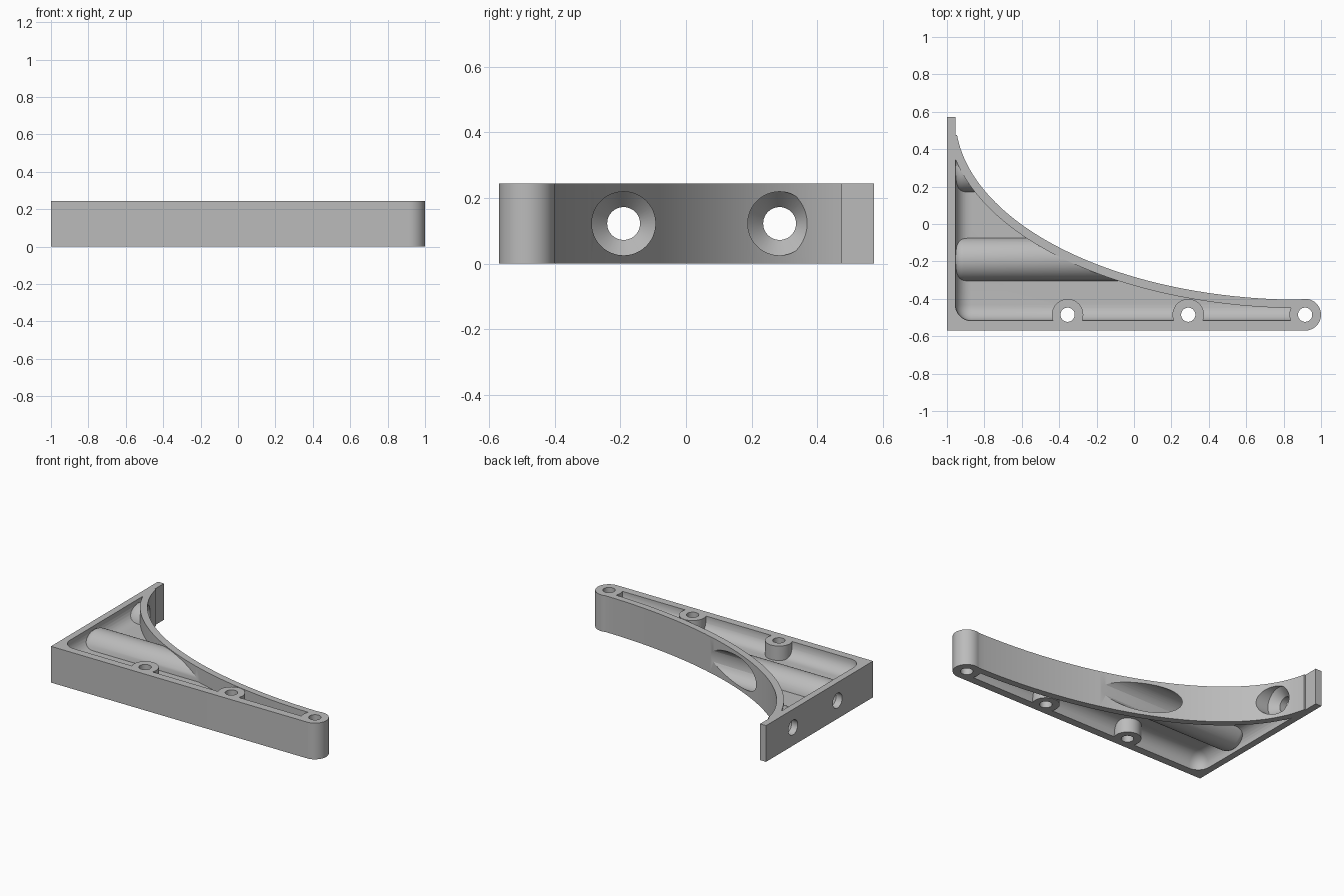
import bpy, bmesh
from math import sin, cos, pi, radians, hypot
from mathutils import Matrix, Vector

cube = bpy.data.objects.get("Cube")
if cube:
    bpy.data.objects.remove(cube)

HEIGHT = 0.245
MID = HEIGHT / 2
WEB = 0.05
SCREWS = [(-0.355, -0.485), (0.29, -0.485), (0.915, -0.485)]
BOLTS = [-0.19, 0.285]

grey = bpy.data.materials.new("light grey")
grey.use_nodes = True
grey.diffuse_color = (0.5, 0.5, 0.5, 1)
grey.node_tree.nodes["Principled BSDF"].inputs["Base Color"].default_value = grey.diffuse_color


def make(name, bm):
    bmesh.ops.recalc_face_normals(bm, faces=bm.faces)
    mesh = bpy.data.meshes.new(name)
    bm.to_mesh(mesh)
    bm.free()
    mesh.materials.append(grey)
    ob = bpy.data.objects.new(name, mesh)
    bpy.context.collection.objects.link(ob)
    return ob


def prism(name, outline, z0, z1):
    bm = bmesh.new()
    face = bm.faces.new([bm.verts.new((x, y, z0)) for x, y in outline])
    ext = bmesh.ops.extrude_face_region(bm, geom=[face])["geom"]
    bmesh.ops.translate(bm, vec=(0, 0, z1 - z0),
                        verts=[v for v in ext if isinstance(v, bmesh.types.BMVert)])
    return make(name, bm)


def upright(name, x, y, r):
    ring = [(x + r * cos(2 * pi * i / 40), y + r * sin(2 * pi * i / 40)) for i in range(40)]
    return prism(name, ring, -0.3, 0.6)


def lathe_x(name, profile, y, n=48):
    """Closed solid turned about a line along x; profile is (x, radius) pairs."""
    bm = bmesh.new()
    rings = [[bm.verts.new((x, y + r * cos(2 * pi * i / n), MID + r * sin(2 * pi * i / n)))
              for i in range(n)] for x, r in profile]
    for a, b in zip(rings, rings[1:]):
        for i in range(n):
            j = (i + 1) % n
            bm.faces.new((a[i], a[j], b[j], b[i]))
    bm.faces.new(rings[0])
    bm.faces.new(rings[-1])
    return make(name, bm)


def boolean(ob, tool, operation):
    mod = ob.modifiers.new("cut", "BOOLEAN")
    mod.operation, mod.solver, mod.object = operation, "EXACT", tool
    bpy.context.view_layer.objects.active = ob
    bpy.ops.object.modifier_apply(modifier=mod.name)
    bpy.data.objects.remove(tool)


def arch(t, inset=0.0):
    """Point on the elliptical arch, optionally moved into the bracket."""
    a, b = 1.855, 0.975
    nx, ny = cos(t) / a, sin(t) / b
    k = inset / hypot(nx, ny)
    return 0.9 - a * cos(t) - nx * k, 0.57 - b * sin(t) - ny * k


# Bracket body with its rounded tip and concave arch
tip_x, tip_y = SCREWS[2]
outline = [(-1, -0.57)]
for i in range(25):
    t = radians(-90 + 197 * i / 24)
    outline.append((tip_x + 0.085 * cos(t), tip_y + 0.085 * sin(t)))
outline += [arch(radians(89.4 + (5.6 - 89.4) * i / 64)) for i in range(65)]
outline += [(-0.955, 0.475), (-0.955, 0.573), (-1, 0.573)]
body = prism("bracket", outline, 0, HEIGHT)

# Pockets on both faces, leaving a web, screw bosses and bolt tubes
inner = [(-1.1, -0.7), (0.9, -0.7)]
inner += [arch(radians(90 - 82 * i / 64), 0.045) for i in range(65)] + [(-1.1, 0.43)]
for side in (1, -1):
    bm = bmesh.new()
    bmesh.ops.create_cube(bm, size=1)
    lo, hi = Vector((-0.955, -0.517, WEB / 2)), Vector((2, 2, 0.6))
    bmesh.ops.scale(bm, vec=hi - lo, verts=bm.verts)
    bmesh.ops.translate(bm, vec=(lo + hi) / 2, verts=bm.verts)
    bmesh.ops.bevel(bm, geom=bm.edges[:], offset=0.085, segments=8,
                    profile=0.5, affect="EDGES")
    bmesh.ops.transform(bm, matrix=Matrix.Translation((0, 0, MID)) @ Matrix.Diagonal((1, 1, side, 1)),
                        verts=bm.verts)
    pocket = make("pocket_cutter", bm)
    boolean(pocket, prism("arch_limit", inner, -0.4, 0.65), "INTERSECT")
    for x, y in SCREWS:
        boolean(pocket, upright("boss", x, y, 0.084), "DIFFERENCE")
    for y in BOLTS:
        rounded = [(-0.962 + 0.05 * (1 - cos(i * pi / 12)), 0.0675 + 0.05 * sin(i * pi / 12))
                   for i in range(7)]
        boolean(pocket, lathe_x("tube", rounded + [(1, 0.1175)], y), "DIFFERENCE")
    boolean(body, pocket, "DIFFERENCE")

# Screw holes and countersunk bolt holes
for x, y in SCREWS:
    boolean(body, upright("screw_hole", x, y, 0.038), "DIFFERENCE")
for y in BOLTS:
    bore = [(-1.1, 0.05), (-0.955, 0.05), (-0.9, 0.097), (0.6, 0.097)]
    boolean(body, lathe_x("bolt_hole", bore, y), "DIFFERENCE")

# Smooth curved walls, crisp edges
bpy.ops.object.select_all(action="DESELECT")
body.select_set(True)
bpy.context.view_layer.objects.active = body
bpy.ops.object.shade_smooth_by_angle(angle=radians(30))
